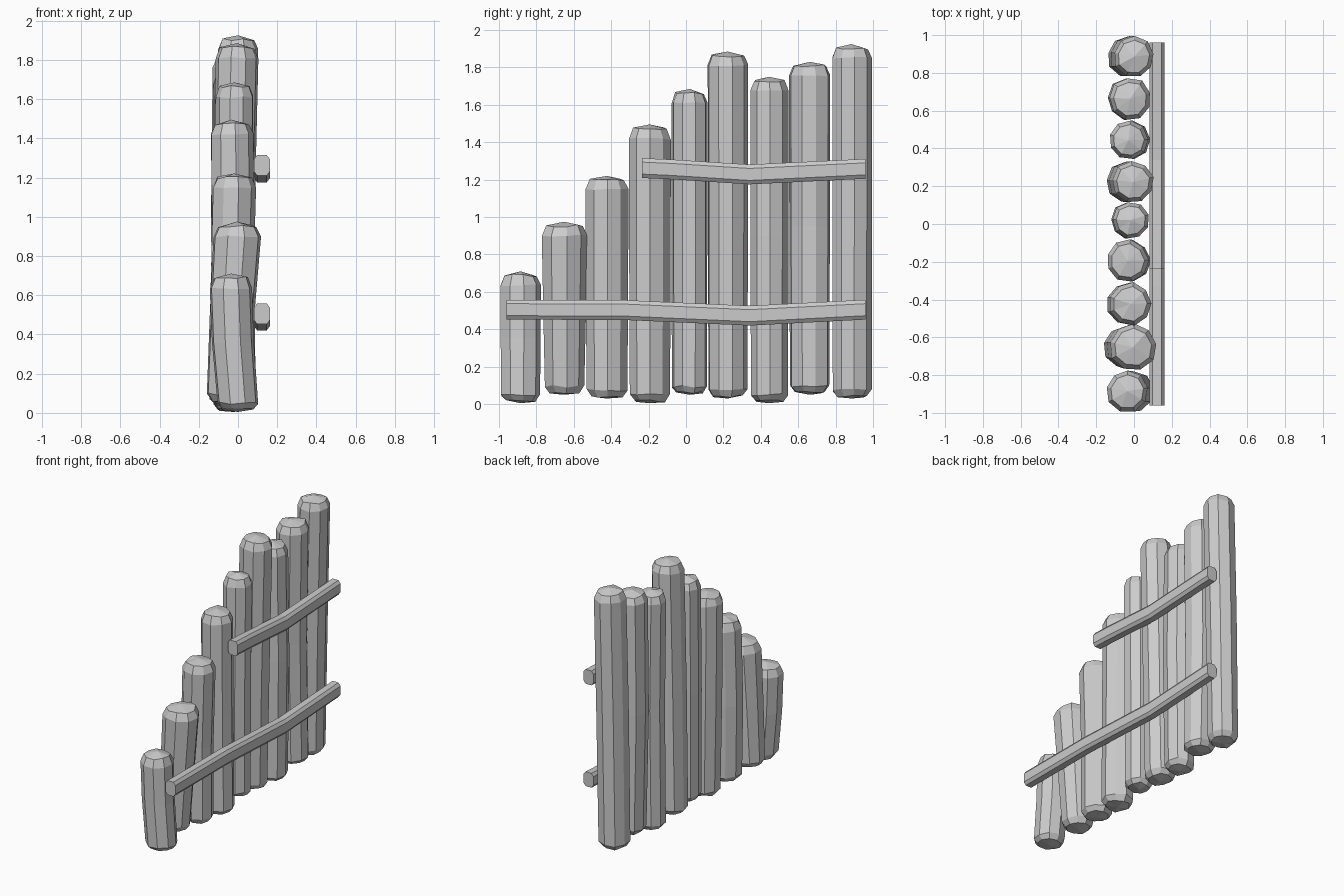
import bpy, bmesh, math, random

if "Cube" in bpy.data.objects:
    bpy.data.objects.remove(bpy.data.objects["Cube"])
random.seed(4)


def loft(name, rings, start=None, end=None):
    """Skin a list of point rings; close the ends with a fan tip or a flat cap."""
    bm = bmesh.new()
    vr = [[bm.verts.new(p) for p in r] for r in rings]
    n = len(vr[0])
    for a, b in zip(vr, vr[1:]):
        for i in range(n):
            j = (i + 1) % n
            bm.faces.new((a[i], a[j], b[j], b[i]))
    for ring, tip in ((vr[0], start), (vr[-1], end)):
        if tip:
            t = bm.verts.new(tip)
            for i in range(n):
                bm.faces.new((ring[i], ring[(i + 1) % n], t))
        else:
            bm.faces.new(ring)
    bmesh.ops.recalc_face_normals(bm, faces=bm.faces)
    me = bpy.data.meshes.new(name)
    bm.to_mesh(me)
    bm.free()
    ob = bpy.data.objects.new(name, me)
    bpy.context.collection.objects.link(ob)
    return ob


def log(index, y, r, z0, z1, xb, xm, xt, zm):
    """Upright log: rough nine-sided post with rounded ends and a slight bend."""
    sides = 9
    phase = random.uniform(0, 0.7)
    wob = [random.uniform(0.96, 1.03) for _ in range(sides)]
    rb = min(r, 0.11)
    levels = [(xb, z0 + 0.012, rb * 0.74), (xb, z0 + 0.045, rb * 0.98),
              (xm, zm, (r + rb) / 2), (xt, z1 - 0.075, r), (xt, z1 - 0.022, r * 0.8)]
    rings = []
    for k, (x, z, rad) in enumerate(levels):
        jit = 0 if k == 2 else 0.007
        rings.append([(x + rad * wob[i] * math.cos(phase + math.tau * i / sides),
                       y + rad * wob[i] * math.sin(phase + math.tau * i / sides),
                       z + random.uniform(-jit, jit)) for i in range(sides)])
    loft(f"log_{index}", rings, (xb, y, z0), (xt, y, z1))


# Row of logs: y, radius, bottom, top, x at bottom / bend / top, bend height
logs = [
    (-0.885, 0.112, 0.005, 0.71, 0.000, -0.025, -0.035, 0.36),
    (-0.652, 0.125, 0.05, 0.975, -0.055, -0.030, -0.005, 0.52),
    (-0.423, 0.113, 0.03, 1.22, -0.030, -0.035, -0.020, 0.60),
    (-0.195, 0.112, 0.005, 1.495, -0.020, -0.030, -0.035, 0.75),
    (0.020, 0.098, 0.05, 1.685, -0.025, -0.025, -0.018, 0.85),
    (0.222, 0.112, 0.03, 1.885, -0.040, -0.025, -0.005, 0.95),
    (0.443, 0.103, 0.005, 1.75, -0.030, -0.020, -0.030, 0.90),
    (0.663, 0.113, 0.05, 1.83, -0.015, -0.030, -0.020, 0.95),
    (0.885, 0.108, 0.03, 1.925, -0.035, -0.020, 0.000, 1.00),
]
for i, row in enumerate(logs):
    log(i + 1, *row)

# Chamfered cross-section shared by both rails (x, z half shape)
section = [(-0.04, -0.032), (-0.024, -0.053), (0.024, -0.053), (0.04, -0.032),
           (0.04, 0.032), (0.024, 0.053), (-0.024, 0.053), (-0.04, 0.032)]


def rail(name, path):
    loft(name, [[(0.122 + dx, y, z + dz) for dx, dz in section] for y, z in path])


# Sagging rails across the +x side
rail("lower_rail", [(-0.96, 0.505), (-0.33, 0.503), (0.34, 0.473), (0.96, 0.505)])
rail("upper_rail", [(-0.235, 1.262), (-0.08, 1.255), (0.34, 1.228), (0.96, 1.258)])
